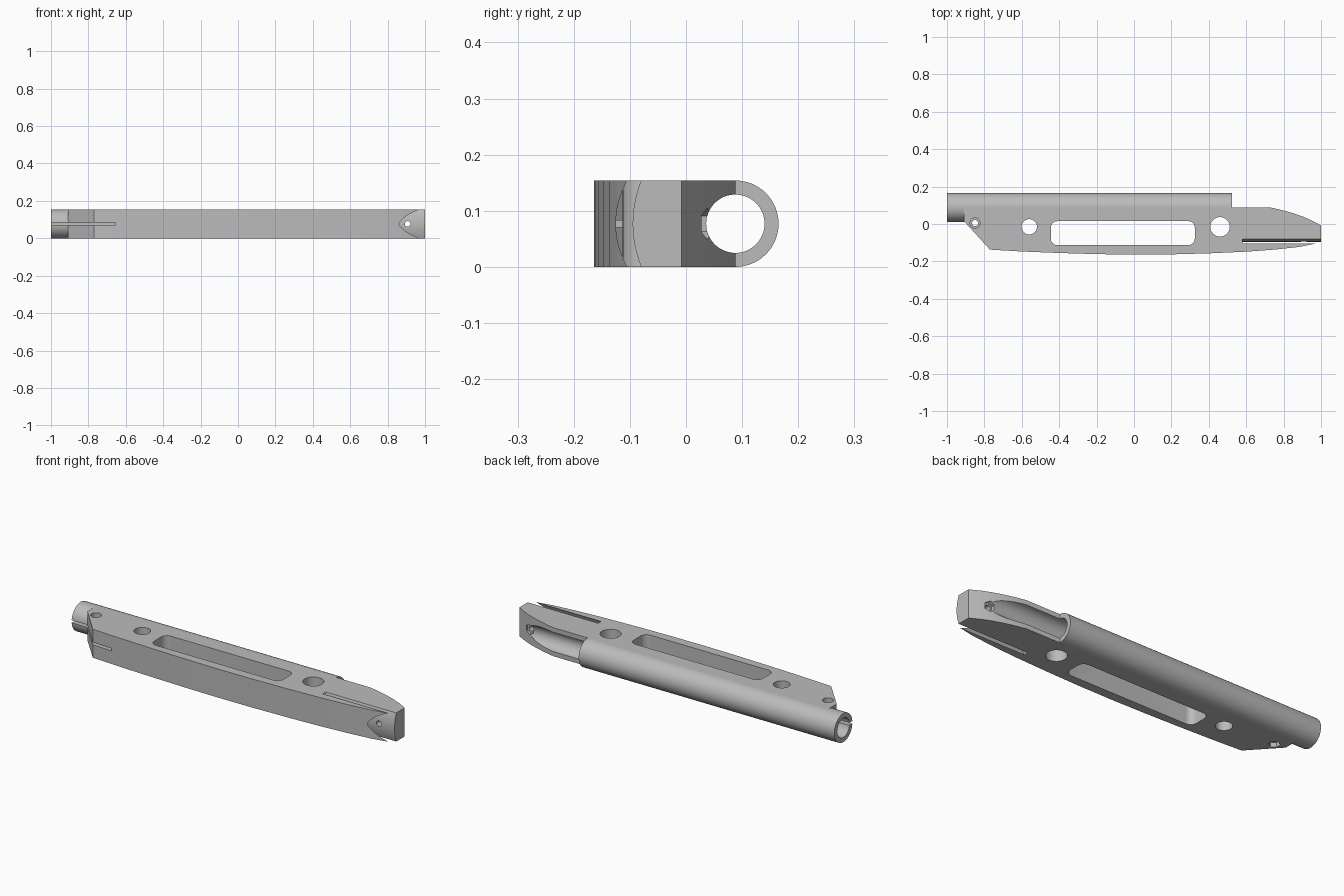
import bpy, bmesh, math
from mathutils import Matrix, Vector

cube = bpy.data.objects.get("Cube")
if cube:
    bpy.data.objects.remove(cube, do_unlink=True)

H = 0.154            # thickness of the body
MID = H / 2
TUBE_Y = 0.088       # tube axis
OUTER, BORE = 0.077, 0.052

grey = bpy.data.materials.new("plain_grey")
grey.use_nodes = True
grey.diffuse_color = (0.5, 0.5, 0.5, 1)
grey.node_tree.nodes["Principled BSDF"].inputs["Base Color"].default_value = (0.5, 0.5, 0.5, 1)


def finish(name, bm):
    bmesh.ops.recalc_face_normals(bm, faces=bm.faces)
    mesh = bpy.data.meshes.new(name)
    bm.to_mesh(mesh)
    bm.free()
    mesh.materials.append(grey)
    obj = bpy.data.objects.new(name, mesh)
    bpy.context.collection.objects.link(obj)
    return obj


def prism(name, points, start, end, axis="Z"):
    """Extrude a 2D outline: (x, y) along Z, or (y, z) along X."""
    place = (lambda a, b: (a, b, start)) if axis == "Z" else (lambda a, b: (start, a, b))
    step = Vector((0, 0, end - start)) if axis == "Z" else Vector((end - start, 0, 0))
    bm = bmesh.new()
    face = bm.faces.new([bm.verts.new(place(a, b)) for a, b in points])
    moved = bmesh.ops.extrude_face_region(bm, geom=[face])["geom"]
    bmesh.ops.translate(bm, vec=step, verts=[g for g in moved if isinstance(g, bmesh.types.BMVert)])
    return finish(name, bm)


def rod(name, centre, radius, length, axis="Z", sides=48):
    turn = {"X": Matrix.Rotation(math.pi / 2, 4, "Y"),
            "Y": Matrix.Rotation(math.pi / 2, 4, "X"),
            "Z": Matrix.Identity(4)}[axis]
    bm = bmesh.new()
    bmesh.ops.create_cone(bm, cap_ends=True, segments=sides, radius1=radius, radius2=radius,
                          depth=length, matrix=Matrix.Translation(centre) @ turn)
    return finish(name, bm)


def box(name, x0, x1, y0, y1, z0, z1):
    return prism(name, [(x0, y0), (x1, y0), (x1, y1), (x0, y1)], z0, z1)


def rounded_rect(x0, x1, y0, y1, r, steps=8):
    points = []
    corners = [(x1 - r, y1 - r), (x0 + r, y1 - r), (x0 + r, y0 + r), (x1 - r, y0 + r)]
    for i, (cx, cy) in enumerate(corners):
        for s in range(steps + 1):
            a = (i + s / steps) * math.pi / 2
            points.append((cx + r * math.cos(a), cy + r * math.sin(a)))
    return points


def cut(target, cutters):
    """Subtract each cutter in turn and bake the result."""
    bpy.context.view_layer.objects.active = target
    for c in cutters:
        mod = target.modifiers.new("cut", "BOOLEAN")
        mod.operation, mod.solver, mod.object = "DIFFERENCE", "EXACT", c
        bpy.ops.object.modifier_apply(modifier=mod.name)


# Body: side outline with bowed front edge and tapered nose
front_edge = [(-0.77, -0.137), (-0.6, -0.147), (-0.4, -0.155), (-0.2, -0.161), (0, -0.164),
              (0.2, -0.1625), (0.4, -0.157), (0.6, -0.148), (0.75, -0.137), (0.88, -0.123),
              (0.97, -0.105), (1, -0.097)]
nose = [(1, -0.008), (0.95, 0.019), (0.9, 0.041), (0.85, 0.058), (0.79, 0.075), (0.73, TUBE_Y)]
body = prism("body", front_edge + nose + [(-0.91, TUBE_Y), (-0.91, 0.016)], 0, H)

# Tube along the back
tube = rod("tube", (-0.2375, TUBE_Y, MID), OUTER, 1.525, "X", 64)

# Curved jaw slot: both walls bow forward at mid height
def bow(base, depth, z):
    return base - depth * (1 - ((z - MID) / MID) ** 2)

levels = [-0.0154 + i * (H + 0.0308) / 24 for i in range(25)]
slot = [(bow(-0.08, 0.015, z), z) for z in levels]
slot += [(bow(-0.105, 0.02, z), z) for z in reversed(levels)]

bore = rod("bore_cutter", (0, TUBE_Y, MID), BORE, 2.4, "X", 64)
slit = box("slit_cutter", -1.1, -0.655, -0.3, 0.07, 0.07, 0.084)
trim = box("trim_cutter", -0.905, 1.1, -0.3, 0.07, -0.1, 0.3)
body_cutters = [
    bore, slit,
    prism("jaw_slot_cutter", slot, 0.58, 1.1, "X"),
    prism("window_cutter", rounded_rect(-0.445, 0.325, -0.113, 0.015, 0.035), -0.1, 0.3),
    rod("small_hole_cutter", (-0.56, -0.015, MID), 0.041, 0.4),
    rod("large_hole_cutter", (0.46, -0.015, MID), 0.052, 0.4),
    rod("clamp_hole_cutter", (-0.85, 0.005, MID), 0.016, 0.4),
    rod("clamp_recess_cutter", (-0.85, 0.005, H), 0.027, 0.05),
    rod("clamp_nut_cutter", (-0.85, 0.005, 0), 0.029, 0.05, sides=6),
    rod("jaw_hole_cutter", (0.907, -0.05, MID), 0.015, 0.4, "Y"),
    rod("jaw_nut_cutter", (0.907, 0.07, MID), 0.028, 0.1, "Y", 6),
]
cut(body, body_cutters)
cut(tube, [bore, slit, trim])
for c in body_cutters + [trim]:
    bpy.data.objects.remove(c, do_unlink=True)

# Smooth the curved walls, keep the edges sharp
for obj in (body, tube):
    bpy.ops.object.select_all(action="DESELECT")
    obj.select_set(True)
    bpy.context.view_layer.objects.active = obj
    bpy.ops.object.shade_smooth_by_angle(angle=math.radians(25))
